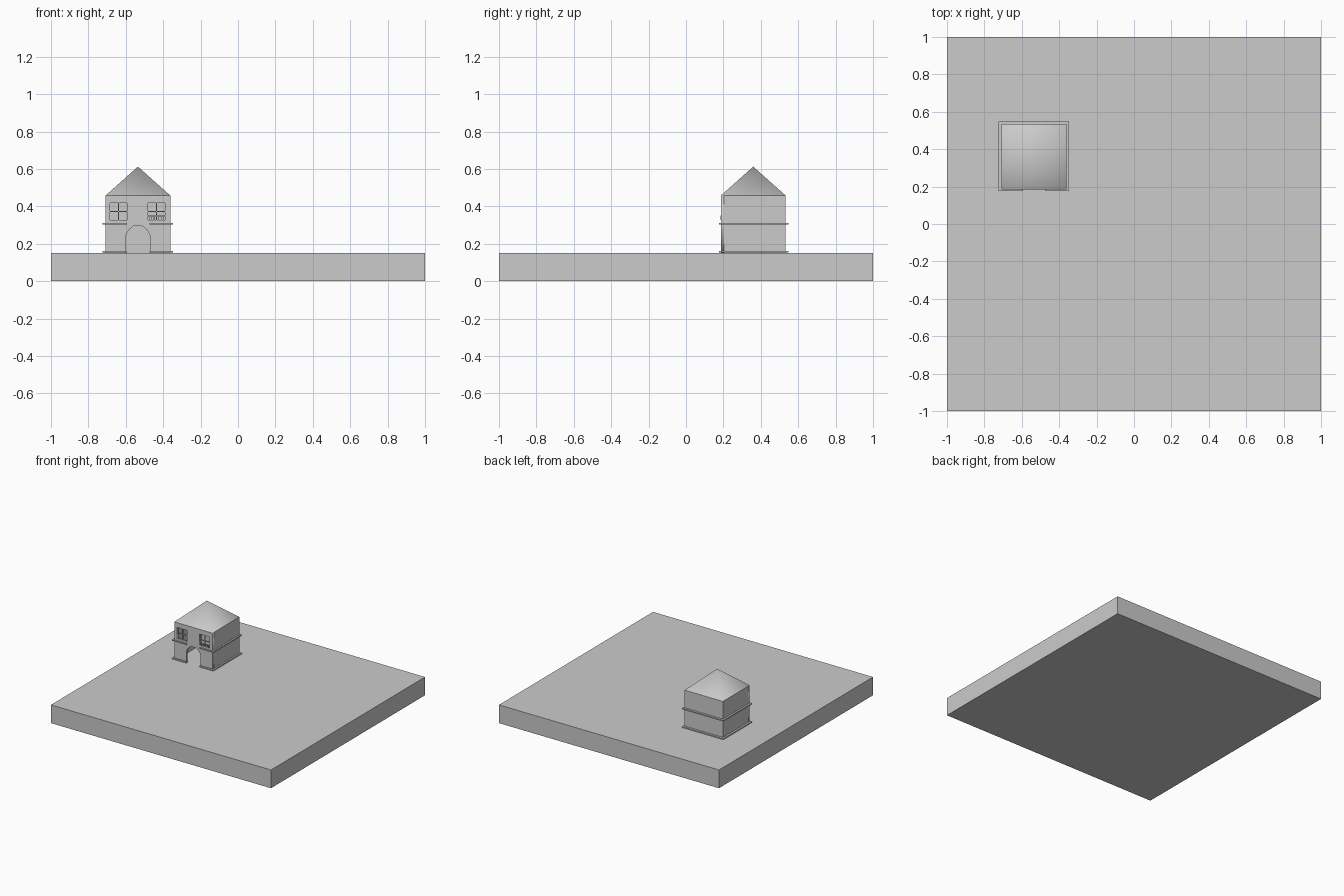
import bpy, math

if "Cube" in bpy.data.objects:
    bpy.data.objects.remove(bpy.data.objects["Cube"])

X0, X1, Y0, Y1 = -0.709, -0.361, 0.187, 0.532   # house footprint
Z0, Z1, ZTOP = 0.15, 0.457, 0.612               # ground, eaves, apex
T = 0.015                                       # wall thickness


def box(name, x0, x1, y0, y1, z0, z1):
    bpy.ops.mesh.primitive_cube_add(size=1, location=((x0 + x1) / 2, (y0 + y1) / 2, (z0 + z1) / 2))
    ob = bpy.context.object
    ob.name = name
    ob.scale = (x1 - x0, y1 - y0, z1 - z0)
    bpy.ops.object.transform_apply(location=False, rotation=False, scale=True)
    return ob


def rect(x0, x1, z0, z1):
    return [(x0, z0), (x1, z0), (x1, z1), (x0, z1)]


# ground slab
box("ground_slab", -1, 1, -1, 1, 0, Z0)

# front wall: outline with arched doorway and two window openings
DL, DR = -0.599, -0.471
WINDOWS = [("left", -0.684, -0.594), ("right", -0.481, -0.391)]
WZ0, WZ1 = 0.327, 0.417
outline = [(X0, Z0), (DL, Z0), (DL, 0.246), (-0.585, 0.272), (-0.56, 0.294), (-0.51, 0.294),
           (-0.485, 0.272), (DR, 0.246), (DR, Z0), (X1, Z0), (X1, Z1), (X0, Z1)]
cu = bpy.data.curves.new("front_wall", 'CURVE')
cu.dimensions = '2D'
cu.fill_mode = 'BOTH'
cu.extrude = T / 2
for pts in [outline] + [rect(a, b, WZ0, WZ1) for _, a, b in WINDOWS]:
    sp = cu.splines.new('POLY')
    sp.points.add(len(pts) - 1)
    for p, (x, z) in zip(sp.points, pts):
        p.co = (x, z, 0, 1)
    sp.use_cyclic_u = True
front = bpy.data.objects.new("front_wall", cu)
bpy.context.collection.objects.link(front)
front.location.y = Y0 + T / 2
front.rotation_euler.x = math.pi / 2
bpy.ops.object.select_all(action='DESELECT')
front.select_set(True)
bpy.context.view_layer.objects.active = front
bpy.ops.object.convert(target='MESH')

# side and back walls
box("left_wall", X0, X0 + T, Y0 + T, Y1, Z0, Z1)
box("right_wall", X1 - T, X1, Y0 + T, Y1, Z0, Z1)
box("back_wall", X0 + T, X1 - T, Y1 - T, Y1, Z0, Z1)

# window crossbars
B = 0.003
for side, a, b in WINDOWS:
    xm, zm = (a + b) / 2, (WZ0 + WZ1) / 2
    box(side + "_window_upright", xm - B, xm + B, Y0 + 0.003, Y0 + 0.011, WZ0, WZ1)
    box(side + "_window_crossbar", a, b, Y0 + 0.004, Y0 + 0.010, zm - B, zm + B)

# small railing in the right window
_, a, b = WINDOWS[1]
box("railing_top", a, b, Y0 - 0.003, Y0 + 0.003, 0.346, 0.350)
for i in range(7):
    x = a + (b - a) * (i + 0.5) / 7
    box("railing_bar", x - 0.002, x + 0.002, Y0 - 0.002, Y0 + 0.002, WZ0, 0.346)

# thin trim bands around the house, open in the middle of the front
TX0, TX1, TY0, TY1 = -0.724, -0.348, 0.176, 0.549
for level, z in (("base", Z0 + 0.002), ("upper", 0.302)):
    top = z + 0.009
    box(level + "_trim_back", TX0, TX1, Y1, TY1, z, top)
    box(level + "_trim_left", TX0, X0, Y0, Y1, z, top)
    box(level + "_trim_right", X1, TX1, Y0, Y1, z, top)
    box(level + "_trim_front_left", TX0, -0.594, TY0, Y0, z, top)
    box(level + "_trim_front_right", -0.473, TX1, TY0, Y0, z, top)

# smooth-shaded four-sided roof
w = (X1 - X0) / 2
bpy.ops.mesh.primitive_cone_add(vertices=4, radius1=w * math.sqrt(2), radius2=0, depth=ZTOP - Z1,
                                location=((X0 + X1) / 2, (Y0 + Y1) / 2, (Z1 + ZTOP) / 2),
                                rotation=(0, 0, math.pi / 4))
roof = bpy.context.object
roof.name = "roof"
bpy.ops.object.shade_smooth_by_angle(angle=math.radians(80))
